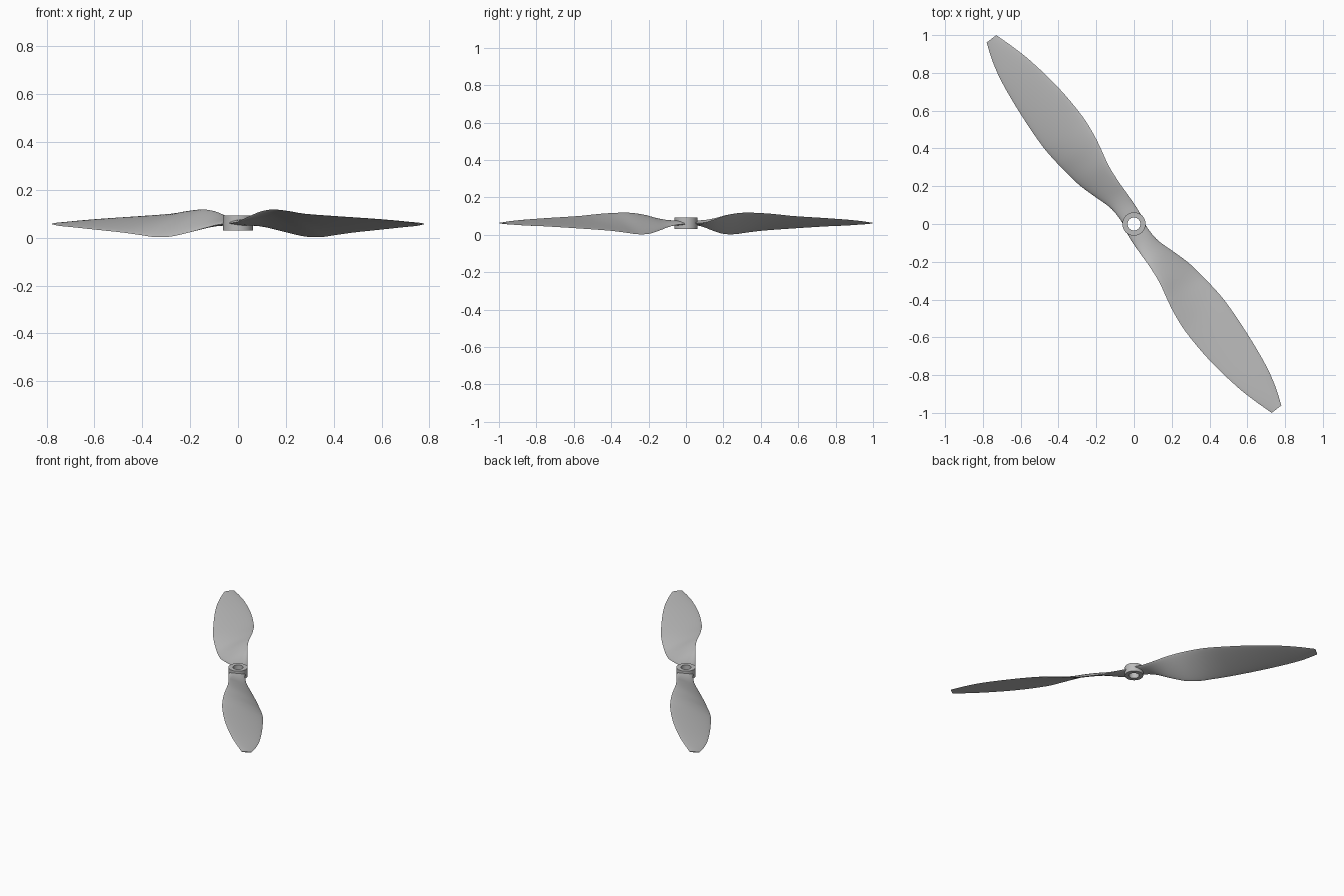
import bpy, bmesh, math
from mathutils import Matrix, Vector

cube = bpy.data.objects.get("Cube")
if cube:
    bpy.data.objects.remove(cube)

mat = bpy.data.materials.new("matte grey")
mat.use_nodes = True
grey = (0.5, 0.5, 0.5, 1)
mat.diffuse_color = grey
mat.node_tree.nodes["Principled BSDF"].inputs["Base Color"].default_value = grey

# Blade stations: radius, high edge (offset, z), low edge (offset, z), thickness
STATIONS = [
    (0.00, -0.058, 0.060, 0.050, 0.058, 0.026),
    (0.08, -0.066, 0.066, 0.043, 0.055, 0.025),
    (0.15, -0.069, 0.084, 0.048, 0.043, 0.023),
    (0.23, -0.072, 0.106, 0.072, 0.024, 0.021),
    (0.33, -0.083, 0.118, 0.101, 0.005, 0.019),
    (0.42, -0.104, 0.116, 0.116, 0.003, 0.017),
    (0.50, -0.120, 0.111, 0.125, 0.011, 0.016),
    (0.62, -0.132, 0.100, 0.132, 0.022, 0.015),
    (0.82, -0.124, 0.090, 0.120, 0.034, 0.013),
    (1.02, -0.094, 0.080, 0.095, 0.045, 0.010),
    (1.14, -0.064, 0.072, 0.066, 0.050, 0.008),
    (1.237, -0.034, 0.063, 0.030, 0.057, 0.005),
]
STEPS = 4
CHORD = 12
BORE = 0.034
BLADE_ANGLE = math.atan2(-0.791, 0.611)


def finish(name, bm):
    bmesh.ops.recalc_face_normals(bm, faces=bm.faces)
    mesh = bpy.data.meshes.new(name)
    bm.to_mesh(mesh)
    bm.free()
    mesh.materials.append(mat)
    obj = bpy.data.objects.new(name, mesh)
    bpy.context.collection.objects.link(obj)
    bpy.ops.object.select_all(action='DESELECT')
    obj.select_set(True)
    bpy.context.view_layer.objects.active = obj
    bpy.ops.object.shade_smooth_by_angle(angle=math.radians(40))
    return obj


def smooth_stations():
    """Smooth curve through the stations, with the radius as parameter."""
    pts = [Vector(s) for s in STATIONS]
    last = len(pts) - 1

    def slope(i):
        a, b = pts[max(i - 1, 0)], pts[min(i + 1, last)]
        return (b - a) / (b[0] - a[0])

    for i in range(last):
        a, b = pts[i], pts[i + 1]
        h = b[0] - a[0]
        for k in range(STEPS):
            t = k / STEPS
            u = t * t * (3 - 2 * t)
            yield (a * (1 - u) + b * u + slope(i) * h * t * (1 - t) ** 2
                   - slope(i + 1) * h * t * t * (1 - t))
    yield pts[last]


def section(bm, st):
    """Closed airfoil loop around one chord, kept clear of the bore."""
    r, s0, z0, s1, z1, thick = st
    a, b = Vector((s0, z0)), Vector((s1, z1))
    normal = Vector((z0 - z1, s1 - s0)).normalized()
    loop = []
    for k in range(2 * CHORD):
        upper = k < CHORD
        u = (1 - math.cos(math.pi * k / CHORD)) / 2
        bulge = (4 * u * (1 - u)) ** 0.6 * thick
        p = a.lerp(b, u) + normal * bulge * (0.65 if upper else -0.35)
        loop.append(bm.verts.new((r, p.x, p.y)))
    return loop


def blade(name, turn):
    bm = bmesh.new()
    clear = BORE + 0.012
    # The root starts inside the hub wall
    loops = [section(bm, st) for st in smooth_stations()
             if st[0] == 0 or st[0] > clear]
    for v in loops[0]:
        v.co.x = math.sqrt(max(clear ** 2 - v.co.y ** 2, 0))
    for l0, l1 in zip(loops, loops[1:]):
        for k in range(len(l0)):
            j = (k + 1) % len(l0)
            bm.faces.new((l0[k], l0[j], l1[j], l1[k]))
    # Root and tip caps
    for loop in (loops[0], loops[-1]):
        n = len(loop)
        for k in range(CHORD):
            quad = [loop[k], loop[k + 1], loop[(n - k - 1) % n], loop[(n - k) % n]]
            corners = list(dict.fromkeys(quad))
            if len(corners) > 2:
                bm.faces.new(corners)
    bm.transform(Matrix.Rotation(BLADE_ANGLE + turn, 4, 'Z'))
    return finish(name, bm)


def hub():
    """Ring with a straight bore, turned from a rectangular profile."""
    bm = bmesh.new()
    profile = [(BORE, 0.03), (0.062, 0.03), (0.062, 0.092), (BORE, 0.092)]
    verts = [bm.verts.new((x, 0, z)) for x, z in profile]
    edges = [bm.edges.new((verts[i], verts[(i + 1) % 4])) for i in range(4)]
    bmesh.ops.spin(bm, geom=verts + edges, cent=(0, 0, 0), axis=(0, 0, 1),
                   angle=2 * math.pi, steps=64)
    bmesh.ops.remove_doubles(bm, verts=bm.verts, dist=0.0001)
    return finish("hub", bm)


hub()
blade("front_blade", 0)
blade("back_blade", math.pi)
